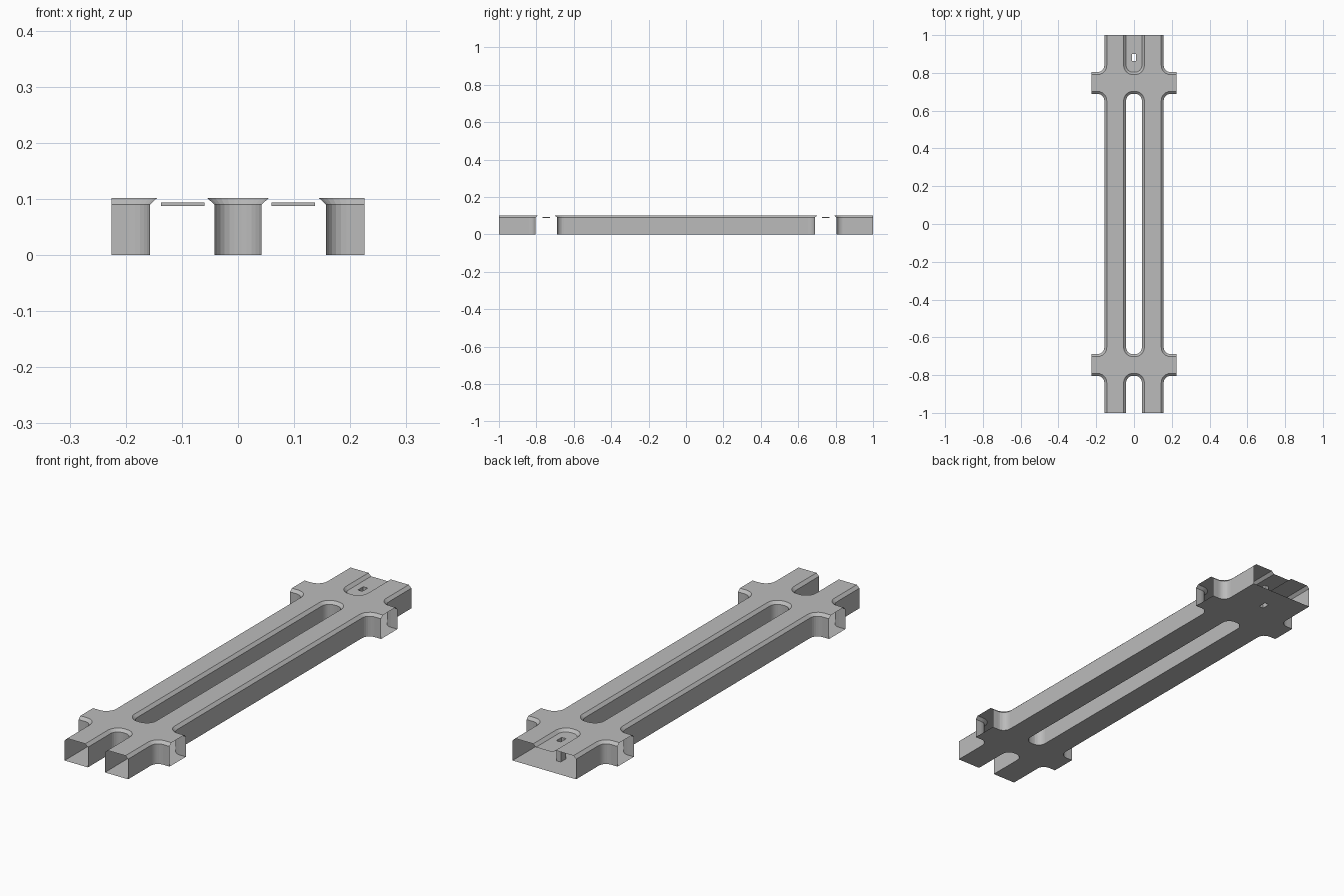
import bpy, bmesh, math

if "Cube" in bpy.data.objects:
    bpy.data.objects.remove(bpy.data.objects["Cube"])

ARM, SLOT, SIDE = 0.157, 0.042, 0.225     # outer arm wall, slot wall, cross arm end
Y0, Y1, YEND = 0.689, 0.804, 1.0          # cross arm limits and tile end
R, STEPS = 0.036, 6                       # corner rounding
WALL_Z, TOP_Z, BEVEL = 0.09, 0.102, 0.013

grey = bpy.data.materials.new("plain_grey")
grey.diffuse_color = (0.5, 0.5, 0.5, 1)
grey.use_nodes = True
grey.node_tree.nodes["Principled BSDF"].inputs["Base Color"].default_value = grey.diffuse_color


def arc(cx, cy, r, a0, a1):
    angles = [math.radians(a0 + (a1 - a0) * i / STEPS) for i in range(STEPS + 1)]
    return [(cx + r * math.cos(a), cy + r * math.sin(a)) for a in angles]


def mirror_all(quarter):
    """Mirror a quarter path into a closed counter-clockwise loop."""
    half = quarter + [(-x, y) for x, y in reversed(quarter)]
    return half + [(x, -y) for x, y in reversed(half)]


def outer_loop(d):
    q = arc(ARM + R, Y0 - R, R + d, 180, 90)
    q += [(SIDE, Y0 + d), (SIDE, Y1 - d)]
    q += arc(ARM + R, Y1 + R, R + d, 270, 180)
    q += [(ARM - d, YEND), (SLOT + d, YEND)]
    q += arc(SLOT - R, Y1 + R, R + d, 0, -90)
    return mirror_all(q)


def slot_loop(d):
    return mirror_all(arc(SLOT - R, Y0 - R, R + d, 0, 90))[::-1]


def is_open(a, b):
    """Tile ends and cross arm ends have no wall."""
    return (min(abs(a[0]), abs(b[0])) > SIDE - 1e-5
            or min(abs(a[1]), abs(b[1])) > YEND - 1e-5)


def add_sheet(bm, loops, z, up):
    """Flat sheet bounded by loops; inner loops become holes."""
    edges = []
    for loop in loops:
        vs = [bm.verts.new((x, y, z)) for x, y in loop]
        edges += [bm.edges.new((vs[i - 1], vs[i])) for i in range(len(vs))]
    result = bmesh.ops.triangle_fill(bm, edges=edges, use_beauty=True, normal=(0, 0, 1))
    for f in result["geom"]:
        if isinstance(f, bmesh.types.BMFace):
            f.normal_update()
            if (f.normal.z > 0) != up:
                f.normal_flip()


def add_walls(bm, low, z0, high, z1):
    for i in range(len(low)):
        a, b, c, d = low[i - 1], low[i], high[i], high[i - 1]
        if not is_open(a, b):
            bm.faces.new([bm.verts.new((*p, z)) for p, z in
                          ((a, z0), (b, z0), (c, z1), (d, z1))])


def finish(name, bm):
    bmesh.ops.remove_doubles(bm, verts=bm.verts, dist=1e-5)
    mesh = bpy.data.meshes.new(name)
    bm.to_mesh(mesh)
    bm.free()
    mesh.materials.append(grey)
    ob = bpy.data.objects.new(name, mesh)
    bpy.context.collection.objects.link(ob)
    return ob


# Hollow frame: floor, deck, upright walls and bevelled rim
bm = bmesh.new()
add_sheet(bm, [outer_loop(0), slot_loop(0)], 0, False)
add_sheet(bm, [outer_loop(BEVEL), slot_loop(BEVEL)], TOP_Z, True)
for loop in (outer_loop, slot_loop):
    walls = loop(0)
    if loop is outer_loop:
        # the back notch is covered by the pad, so it has only the rim
        notch = lambda p: abs(p[0]) < SLOT + 1e-5 and p[1] > Y1 - 1e-5
        for i in range(len(walls)):
            a, b = walls[i - 1], walls[i]
            if not is_open(a, b) and not (notch(a) and notch(b)):
                bm.faces.new([bm.verts.new((*p, z)) for p, z in
                              ((a, 0), (b, 0), (b, WALL_Z), (a, WALL_Z))])
    else:
        add_walls(bm, walls, 0, walls, WALL_Z)
    add_walls(bm, walls, WALL_Z, loop(BEVEL), TOP_Z)
finish("hollow_frame", bm)

# Back pad: recessed plate and floor with a small square shaft
right = [(SLOT, YEND)] + arc(SLOT - R, Y1 + R, R, 0, -90)
pad = right + [(-x, y) for x, y in reversed(right)]
hole = [(-0.011, 0.862), (0.011, 0.862), (0.011, 0.9), (-0.011, 0.9)]
bm = bmesh.new()
add_sheet(bm, [pad, hole], WALL_Z, True)
add_sheet(bm, [pad, hole], 0, False)
add_walls(bm, hole[::-1], 0, hole[::-1], WALL_Z)
finish("back_pad", bm)

# Thin plates hanging under the deck at each crossing
for sx in (-1, 1):
    for sy in (-1, 1):
        bm = bmesh.new()
        bmesh.ops.create_cube(bm, size=1)
        for v in bm.verts:
            v.co = (sx * 0.0985 + v.co.x * 0.077, sy * 0.7465 + v.co.y * 0.04,
                    0.091 + v.co.z * 0.006)
        finish("hanging_plate", bm)
